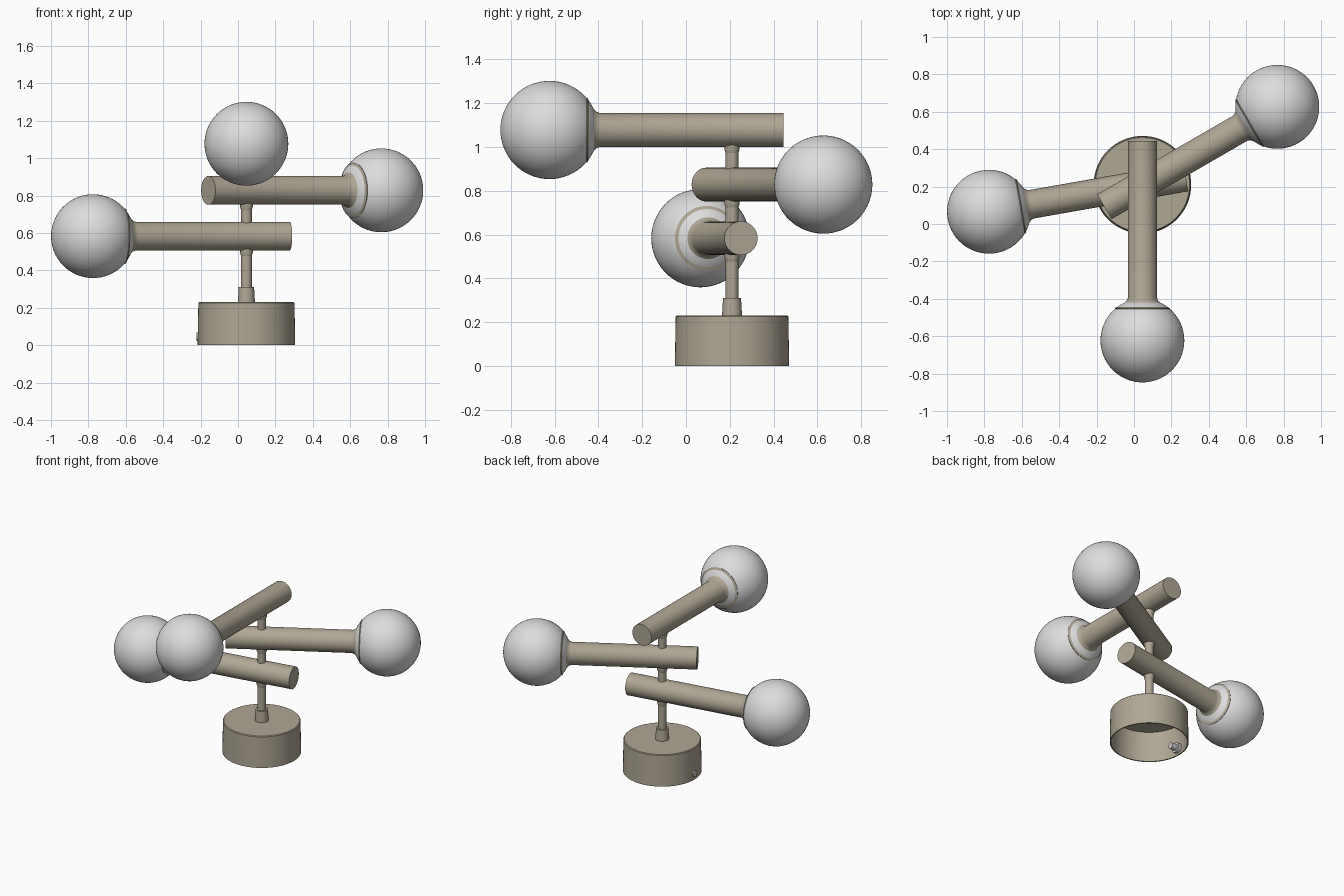
import bpy, bmesh, math
from mathutils import Matrix, Vector

if "Cube" in bpy.data.objects:
    bpy.data.objects.remove(bpy.data.objects["Cube"])

CX, CY = 0.045, 0.21      # axis of base and stem


def material(name, rgb):
    m = bpy.data.materials.new(name)
    m.diffuse_color = (*rgb, 1)
    m.use_nodes = True
    m.node_tree.nodes["Principled BSDF"].inputs["Base Color"].default_value = m.diffuse_color
    return m


metal = material("warm beige metal", (0.43, 0.385, 0.30))
glass = material("white glass", (0.72, 0.72, 0.72))
plastic = material("pale grey plastic", (0.60, 0.60, 0.60))


def lathe(name, profile, mat, matrix, steps=48, angle=35):
    """Spin a (radius, height) profile around local z."""
    bm = bmesh.new()
    verts = [bm.verts.new((r, 0, h)) for r, h in profile]
    edges = [bm.edges.new(p) for p in zip(verts, verts[1:])]
    bmesh.ops.spin(bm, geom=verts + edges, cent=(0, 0, 0), axis=(0, 0, 1),
                   angle=math.tau, steps=steps)
    bmesh.ops.remove_doubles(bm, verts=bm.verts, dist=1e-5)
    bmesh.ops.recalc_face_normals(bm, faces=bm.faces)
    mesh = bpy.data.meshes.new(name)
    bm.to_mesh(mesh)
    bm.free()
    mesh.materials.append(mat)
    ob = bpy.data.objects.new(name, mesh)
    bpy.context.collection.objects.link(ob)
    ob.matrix_world = matrix
    bpy.ops.object.select_all(action='DESELECT')
    ob.select_set(True)
    bpy.context.view_layer.objects.active = ob
    bpy.ops.object.shade_smooth_by_angle(angle=math.radians(angle))
    return ob


axis = Matrix.Translation((CX, CY, 0))

# Hollow canopy base, open underneath
lathe("base", [(0, 0.23), (0.252, 0.23), (0.257, 0.225), (0.261, 0),
               (0.253, 0), (0.249, 0.22), (0, 0.22)], metal, axis, 64)

# Collar and stem
lathe("collar", [(0, 0.225), (0.046, 0.225), (0.041, 0.31), (0, 0.31)], metal, axis, 32)
lathe("stem", [(0, 0.30), (0.029, 0.30), (0.029, 1.08), (0, 1.08)], metal, axis, 32)

# Three arms, each a tube with a trumpet cup holding a globe
R, TUBE, REACH, TAIL = 0.224, 0.077, 0.833, -0.235
tube = [(0, TAIL), (TUBE, TAIL), (TUBE, REACH - 0.23), (0.084, REACH - 0.213),
        (0.100, REACH - 0.198), (0.124, REACH - 0.184), (0.148, REACH - 0.173),
        (0.146, REACH - 0.168), (0, REACH - 0.168)]
globe = [(R * math.sin(math.pi * i / 32), -R * math.cos(math.pi * i / 32))
         for i in range(33)]
for label, z, degrees in (("lower", 0.583, 190), ("middle", 0.828, 30), ("upper", 1.077, 270)):
    a = math.radians(degrees)
    direction = Vector((math.cos(a), math.sin(a), 0))
    place = (Matrix.Translation((CX, CY, z))
             @ direction.to_track_quat('Z', 'Y').to_matrix().to_4x4())
    lathe(label + "_arm", tube, metal, place)
    lathe(label + "_globe", globe, glass, place @ Matrix.Translation((0, 0, REACH)), 64, 60)
    # small ferrule where the stem meets the arm
    lathe(label + "_ferrule", [(0.029, z - 0.105), (0.034, z - 0.09), (0.034, z - 0.06)],
          metal, axis, 32)

# Cable gland through the base wall on the left side
side = Matrix.Translation((CX - 0.26, CY, 0.045)) @ Matrix.Rotation(math.pi / 2, 4, 'Y')
lathe("cable_gland", [(0, -0.008), (0.022, -0.008), (0.022, 0.012), (0.036, 0.012),
                      (0.036, 0.035), (0.022, 0.035), (0.022, 0.075), (0, 0.075)],
      plastic, side, 16)
